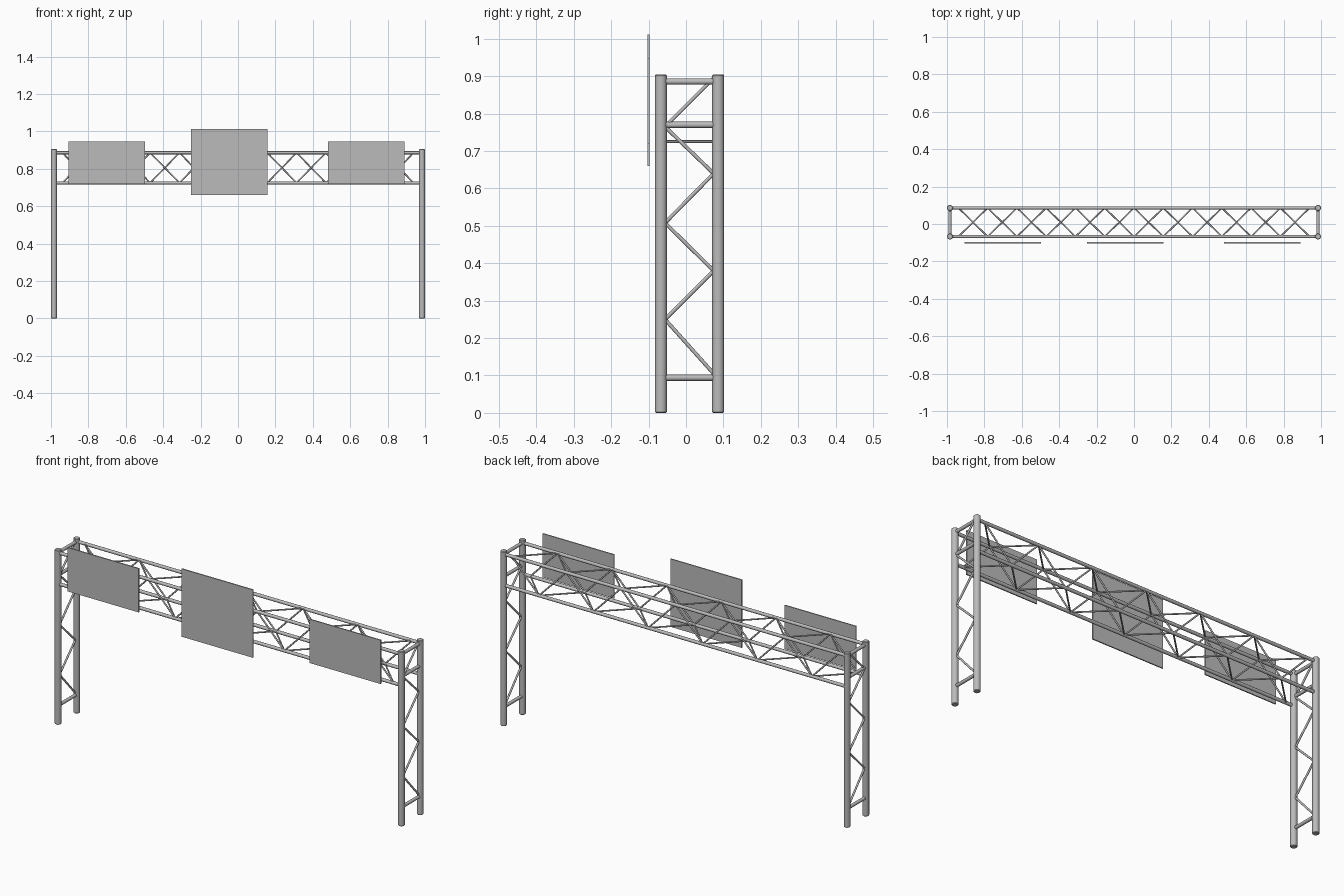
import bpy
import math
from mathutils import Vector

cube = bpy.data.objects.get("Cube")
if cube:
    bpy.data.objects.remove(cube, do_unlink=True)

steel = bpy.data.materials.new("grey steel")
steel.use_nodes = True
GREY = (0.5, 0.5, 0.5, 1)
steel.diffuse_color = GREY
steel.node_tree.nodes["Principled BSDF"].inputs["Base Color"].default_value = GREY

COL_X, COL_TOP = 0.984, 0.905
FRONT, BACK = -0.067, 0.086
LOW, HIGH = 0.725, 0.886


def tube(name, a, b, radius, sides=12):
    """Round bar running from a to b."""
    a, b = Vector(a), Vector(b)
    d = b - a
    bpy.ops.mesh.primitive_cylinder_add(vertices=sides, radius=radius,
                                        depth=d.length, location=(a + b) / 2)
    ob = bpy.context.object
    ob.rotation_euler = d.to_track_quat('Z', 'Y').to_euler()
    ob.name = name
    ob.data.materials.append(steel)
    bpy.ops.object.shade_smooth_by_angle(angle=math.radians(50))
    return ob


def zigzag(name, points, radius):
    """Chain of bars through the points."""
    for a, b in zip(points, points[1:]):
        tube(name, a, b, radius, 8)


# Support legs: two columns joined by rungs and a zigzag brace
for side, x in (("right", -COL_X), ("left", COL_X)):
    for end, y in (("front", FRONT), ("back", BACK)):
        col = tube(f"{side}_{end}_column", (x, y, 0), (x, y, COL_TOP), 0.016, 20)
        bevel = col.modifiers.new("soft_rim", 'BEVEL')
        bevel.width = 0.003
        bevel.limit_method = 'ANGLE'
        bevel.angle_limit = math.radians(50)
    for z in (0.094, 0.77, HIGH):
        tube(f"{side}_leg_rung", (x, FRONT, z), (x, BACK, z), 0.0085)
    heights = (0.895, 0.765, 0.64, 0.508, 0.38, 0.25, 0.105)
    brace = [(x, 0.074 if i % 2 == 0 else -0.056, z) for i, z in enumerate(heights)]
    zigzag(f"{side}_leg_brace", brace, 0.005)

# Four long chords of the box truss
for y in (FRONT, BACK):
    for z in (LOW, HIGH):
        tube("truss_chord", (-COL_X, y, z), (COL_X, y, z), 0.0085)

# Diagonals on the four truss faces, opposite faces in opposite phase
BAYS, SPAN = 12, 0.939
xs = [-SPAN + 2 * SPAN * i / BAYS for i in range(BAYS + 1)]
faces = {
    "front_diagonal": ((FRONT, LOW), (FRONT, HIGH)),
    "back_diagonal": ((BACK, HIGH), (BACK, LOW)),
    "top_diagonal": ((BACK, HIGH), (FRONT, HIGH)),
    "bottom_diagonal": ((FRONT, LOW), (BACK, LOW)),
}
for name, corners in faces.items():
    zigzag(name, [(x, *corners[i % 2]) for i, x in enumerate(xs)], 0.004)

# Blank sign panels: x range, z range
panels = {
    "right_sign": (-0.906, -0.497, 0.72, 0.947),
    "centre_sign": (-0.251, 0.158, 0.66, 1.012),
    "left_sign": (0.481, 0.89, 0.72, 0.947),
}
for name, (x0, x1, z0, z1) in panels.items():
    bpy.ops.mesh.primitive_cube_add(size=1, location=((x0 + x1) / 2, -0.1, (z0 + z1) / 2))
    ob = bpy.context.object
    ob.name = name
    ob.scale = (x1 - x0, 0.006, z1 - z0)
    ob.data.materials.append(steel)
